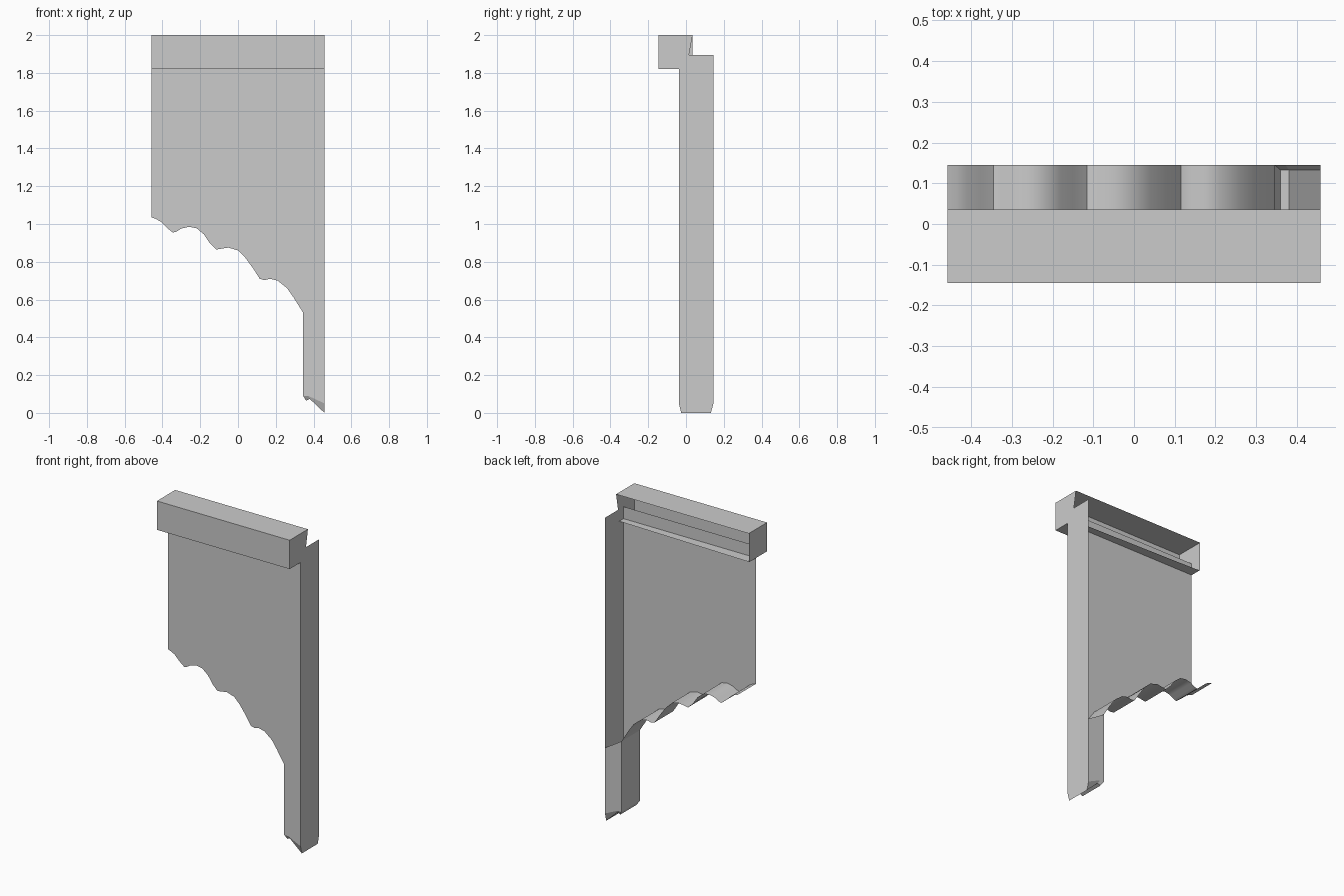
import bpy, math

if "Cube" in bpy.data.objects:
    bpy.data.objects.remove(bpy.data.objects["Cube"])

X = 0.458            # half width
YF, YB = -0.038, 0.145   # wall face, back edge
XL = 0.345           # inner side of the leg
TOP = 1.895          # top of the wall

# Scalloped lower edge (x, z)
ARCH = [(-X, 1.035), (-.435, 1.027), (-.41, 1.013), (-.377, .98), (-.345, .955),
        (-.325, .96), (-.30, .976), (-.26, .985), (-.22, .978), (-.18, .945),
        (-.15, .90), (-.115, .865), (-.085, .87), (-.05, .875), (0, .86),
        (.04, .82), (.08, .765), (.115, .71), (.14, .703), (.17, .71),
        (.21, .70), (.26, .66), (.295, .61), (XL, .53)]

# Leg foot: outer rim and inset sole (x, z)
RIM = [(XL, .09), (.372, .09), (X, .05)]
SOLE = [(.36, .065), (.38, .074), (X, 0)]
SF, SB = -0.025, 0.132


def mesh_object(name, verts, faces, smooth=False):
    me = bpy.data.meshes.new(name)
    me.from_pydata(verts, [], faces)
    me.update()
    ob = bpy.data.objects.new(name, me)
    bpy.context.collection.objects.link(ob)
    if smooth:
        bpy.ops.object.select_all(action='DESELECT')
        ob.select_set(True)
        bpy.context.view_layer.objects.active = ob
        bpy.ops.object.shade_smooth_by_angle(angle=math.radians(35))
    return ob


def at_y(points, y):
    return [(x, y, z) for x, z in points]


def panel(name, verts):
    return mesh_object(name, verts, [list(range(len(verts)))])


def strip(name, a, b, smooth=False):
    # Ruled surface between two equal rows of points
    n = len(a)
    return mesh_object(name, a + b,
                       [(i, i + 1, n + i + 1, n + i) for i in range(n - 1)], smooth)


# Front wall, in columns above the arch, plus the front of the leg
strip("front_wall", at_y(ARCH, YF), [(x, YF, TOP) for x, z in ARCH], False)
panel("leg_front", at_y(RIM + [(X, TOP), (XL, TOP)], YF))

# Scalloped underside
strip("scalloped_underside", at_y(ARCH, YF), at_y(ARCH, YB), True)

# Right side wall with tapered foot
panel("side_wall", [(X, YF, TOP), (X, YF, .05), (X, SF, 0), (X, SB, 0),
                    (X, YB, .05), (X, YB, TOP)])

# Leg: back, inner side and foot
panel("leg_back", at_y(RIM + [(X, .46), (XL, .53)], YB))
panel("leg_inner_side", [(XL, YF, .09), (XL, YB, .09), (XL, YB, .53), (XL, YF, .53)])
for name, rim_y, sole_y in (("front", YF, SF), ("back", YB, SB)):
    strip("foot_chamfer_" + name, at_y(RIM, rim_y), at_y(SOLE, sole_y))
panel("foot_inner_chamfer", [(XL, YF, .09), (XL, YB, .09), (.36, SB, .065), (.36, SF, .065)])
strip("foot_sole", at_y(SOLE, SF), at_y(SOLE, SB))

# Cap: a ledge open at the back
C0, C1, Z0, Z1 = -0.145, 0.035, 1.82, 2.0
panel("cap_top", [(-X, C0, Z1), (X, C0, Z1), (X, C1, Z1), (-X, C1, Z1)])
panel("cap_front", [(-X, C0, Z0), (X, C0, Z0), (X, C0, Z1), (-X, C0, Z1)])
panel("cap_bottom", [(-X, C0, Z0), (X, C0, Z0), (X, 0.005, Z0), (-X, 0.03, Z0)])
panel("cap_left_end", [(-X, C0, Z0), (-X, C1, Z0), (-X, C1, Z1), (-X, C0, Z1)])
panel("cap_right_end", [(X, C0, Z0), (X, YF, Z0), (X, YF, TOP), (X, 0.016, TOP),
                        (X, C1, Z1), (X, C0, Z1)])
